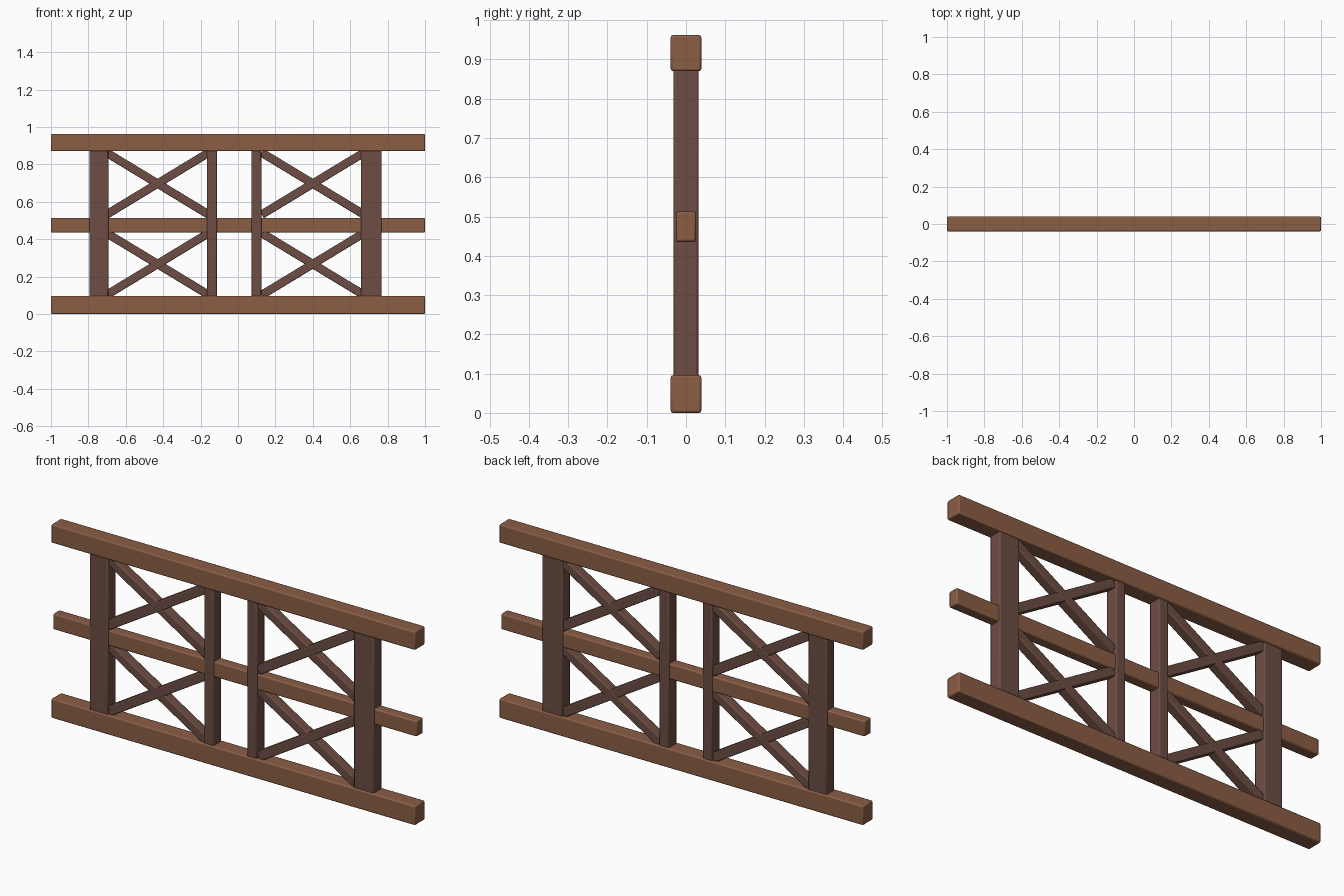
import bpy, math

if "Cube" in bpy.data.objects:
    bpy.data.objects.remove(bpy.data.objects["Cube"])


def material(name, rgb):
    # sRGB 0-255 to linear
    m = bpy.data.materials.new(name)
    m.diffuse_color = [((c / 255 + 0.055) / 1.055) ** 2.4 for c in rgb] + [1]
    m.use_nodes = True
    m.node_tree.nodes["Principled BSDF"].inputs["Base Color"].default_value = m.diffuse_color
    return m


rail_wood = material("rail_brown", (139, 94, 69))
post_wood = material("dark_brown", (109, 77, 67))


def beam(name, x, z, length, depth, height, mat, angle=0, bevel=0.006):
    bpy.ops.mesh.primitive_cube_add(size=1, location=(x, 0, z))
    ob = bpy.context.object
    ob.name = name
    ob.scale = (length, depth, height)
    bpy.ops.object.transform_apply(location=False, rotation=False, scale=True)
    ob.rotation_euler.y = -angle
    ob.data.materials.append(mat)
    mod = ob.modifiers.new("soft_edges", 'BEVEL')
    mod.width = bevel
    mod.segments = 2
    bpy.ops.object.shade_smooth_by_angle(angle=math.radians(35))
    return ob


# horizontal rails
beam("bottom_rail", 0, 0.048, 2, 0.078, 0.096, rail_wood)
beam("middle_rail", 0, 0.474, 2, 0.052, 0.077, rail_wood)
beam("top_rail", 0, 0.916, 2, 0.078, 0.092, rail_wood)

# uprights, sunk slightly into the top and bottom rails
for name, x0, x1 in (("left_post", -0.795, -0.693), ("left_inner_post", -0.165, -0.113),
                     ("right_inner_post", 0.073, 0.125), ("right_post", 0.658, 0.768)):
    beam(name, (x0 + x1) / 2, 0.482, x1 - x0, 0.064, 0.80, post_wood)

# crossed braces, four panels
slope = math.atan(0.606)
for side, x in (("left", -0.43), ("right", 0.4)):
    for level, z in (("lower", 0.267), ("upper", 0.697)):
        beam(f"{side}_{level}_rising_brace", x, z, 0.64, 0.049, 0.045, post_wood, slope, 0.005)
        beam(f"{side}_{level}_falling_brace", x, z, 0.64, 0.047, 0.045, post_wood, -slope, 0.005)
